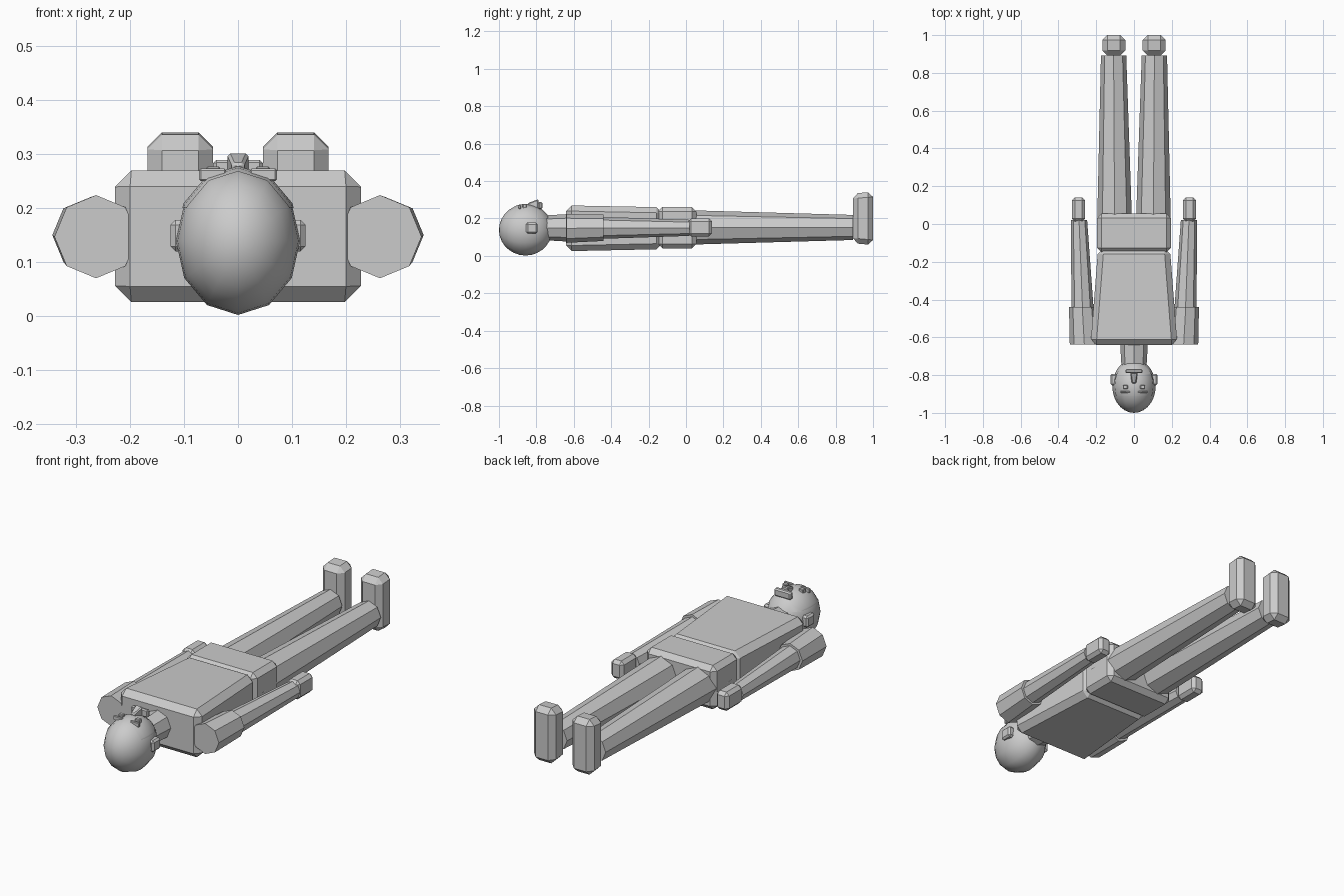
import bpy, bmesh
from math import cos, sin, pi, radians
from mathutils import Matrix

if "Cube" in bpy.data.objects:
    bpy.data.objects.remove(bpy.data.objects["Cube"])


def finish(name, bm, bevel=0, smooth=False):
    bmesh.ops.recalc_face_normals(bm, faces=bm.faces)
    if bevel:
        bmesh.ops.bevel(bm, geom=bm.edges[:], offset=bevel, segments=1,
                        affect='EDGES', clamp_overlap=True)
    me = bpy.data.meshes.new(name)
    bm.to_mesh(me)
    bm.free()
    for p in me.polygons:
        p.use_smooth = smooth
    ob = bpy.data.objects.new(name, me)
    bpy.context.collection.objects.link(ob)
    return ob


def loft(name, rings, bevel=0):
    """Closed solid between two rings of points."""
    bm = bmesh.new()
    a, b = [[bm.verts.new(p) for p in ring] for ring in rings]
    n = len(a)
    bm.faces.new(a)
    bm.faces.new(b)
    for i in range(n):
        j = (i + 1) % n
        bm.faces.new((a[i], a[j], b[j], b[i]))
    return finish(name, bm, bevel)


def block(name, ends, bevel, cx=0):
    """Bevelled block along y; each end is (y, half width, z low, z high)."""
    loft(name, [[(cx - w, y, lo), (cx + w, y, lo), (cx + w, y, hi), (cx - w, y, hi)]
                for y, w, lo, hi in ends], bevel)


def limb(name, ends):
    """Eight-sided tapered limb along y; each end is (x, y, z, radius)."""
    loft(name, [[(x + r * cos(k * pi / 4), y, z + r * sin(k * pi / 4)) for k in range(8)]
                for x, y, z, r in ends])


def head_shape(scale):
    bm = bmesh.new()
    bmesh.ops.create_uvsphere(bm, u_segments=12, v_segments=14, radius=1)
    m = (Matrix.Translation((0, -0.858, 0.139))
         @ Matrix.Diagonal((0.115 * scale, 0.142 * scale, 0.137 * scale, 1))
         @ Matrix.Rotation(radians(90), 4, 'X'))
    bmesh.ops.transform(bm, matrix=m, verts=bm.verts)
    return bm


# Trunk
block("torso", [(-0.641, 0.23, 0.025, 0.27), (-0.128, 0.19, 0.036, 0.26)], 0.03)
block("pelvis", [(-0.15, 0.196, 0.04, 0.262), (0.055, 0.196, 0.04, 0.262)], 0.024)
limb("neck", [(0, -0.76, 0.15, 0.066), (0, -0.62, 0.15, 0.074)])

# Head, with a thin face shell on the upward side
finish("head", head_shape(1), smooth=True)
bm = head_shape(1.015)
for co, no in (((0, 0, 0.2), (0, 0, 1)), ((0, -0.91, 0), (0, 1, 0))):
    bmesh.ops.bisect_plane(bm, geom=bm.verts[:] + bm.edges[:] + bm.faces[:],
                           plane_co=co, plane_no=no, clear_inner=True)
finish("face", bm, smooth=True)

# Nose and mouth
block("nose", [(-0.845, 0.011, 0.25, 0.283), (-0.788, 0.02, 0.25, 0.303)], 0.005)
block("mouth", [(-0.79, 0.046, 0.25, 0.29), (-0.768, 0.046, 0.25, 0.288)], 0.006)

for s, side in ((-1, "left"), (1, "right")):
    # Face details
    block(side + "_eye", [(-0.873, 0.013, 0.25, 0.277), (-0.852, 0.013, 0.25, 0.277)], 0.003, s * 0.046)
    block(side + "_brow", [(-0.895, 0.025, 0.25, 0.273), (-0.883, 0.025, 0.25, 0.273)], 0.003, s * 0.047)
    block(side + "_ear", [(-0.855, 0.018, 0.12, 0.178), (-0.793, 0.018, 0.12, 0.178)], 0.009, s * 0.107)
    # Arms
    limb(side + "_upper_arm", [(s * 0.263, -0.638, 0.147, 0.077), (s * 0.274, -0.44, 0.15, 0.07)])
    limb(side + "_forearm", [(s * 0.272, -0.46, 0.15, 0.059), (s * 0.291, 0.02, 0.15, 0.043)])
    block(side + "_hand", [(0.012, 0.035, 0.105, 0.2), (0.14, 0.035, 0.105, 0.2)], 0.016, s * 0.294)
    # Legs
    limb(side + "_leg", [(s * 0.102, -0.09, 0.152, 0.095), (s * 0.108, 0.892, 0.152, 0.067)])
    block(side + "_foot", [(0.892, 0.061, 0.068, 0.334), (1.0, 0.061, 0.058, 0.342)], 0.027, s * 0.107)
